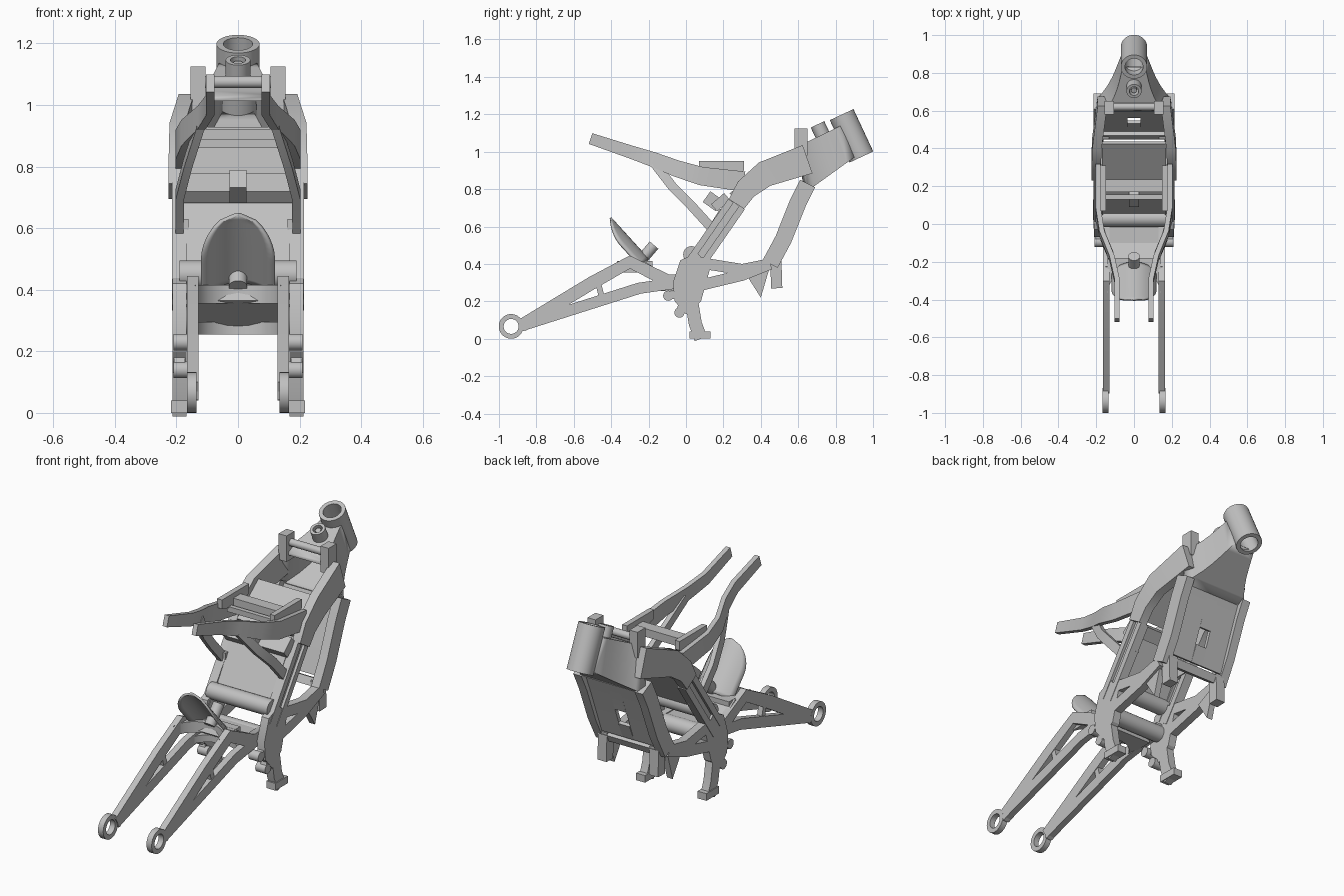
import bpy, bmesh, math
from mathutils import Vector

default_cube = bpy.data.objects.get("Cube")
if default_cube:
    bpy.data.objects.remove(default_cube)

metal = bpy.data.materials.new("bare_metal_grey")
metal.use_nodes = True
metal.diffuse_color = (.53, .53, .53, 1)
metal.node_tree.nodes["Principled BSDF"].inputs["Base Color"].default_value = metal.diffuse_color


def finish(bm, name, mirror=False):
    bmesh.ops.recalc_face_normals(bm, faces=bm.faces)
    mesh = bpy.data.meshes.new(name)
    bm.to_mesh(mesh)
    bm.free()
    mesh.materials.append(metal)
    for polygon in mesh.polygons:
        polygon.use_smooth = True
    mesh.set_sharp_from_angle(angle=math.radians(30))
    part = bpy.data.objects.new(name, mesh)
    bpy.context.collection.objects.link(part)
    if mirror:
        part.modifiers.new("mirror", 'MIRROR')
    return part


def bridge(bm, loops):
    """Join each point loop to the next with quads."""
    rings = [[bm.verts.new(point) for point in loop] for loop in loops]
    for ring, following in zip(rings, rings[1:]):
        for k in range(len(ring)):
            bm.faces.new((ring[k], ring[k - 1], following[k - 1], following[k]))
    return rings


def loft(name, loops, mirror=False):
    bm = bmesh.new()
    rings = bridge(bm, loops)
    bm.faces.new(rings[0])
    bm.faces.new(rings[-1])
    return finish(bm, name, mirror)


def bar(name, path, height, width, side=0, taper=1):
    """Rectangular bar along (y, z) points; side is its x, or a rule giving x from y."""
    loops = []
    last = len(path) - 1
    for i, (y, z) in enumerate(path):
        before, after = Vector(path[max(i - 1, 0)]), Vector(path[min(i + 1, last)])
        along = (after - before).normalized()
        reach = height / 2 * (1 + (taper - 1) * i / last)
        up = Vector((0, -along.y, along.x)) * reach
        out = Vector((width / 2, 0, 0))
        centre = Vector((side(y) if callable(side) else side, y, z))
        loops.append([centre + out + up, centre - out + up, centre - out - up, centre + out - up])
    return loft(name, loops, mirror=side != 0)


def side_plate(name, outline, side, width):
    """Flat (y, z) outline extruded along x on both sides."""
    return loft(name, [[(side + offset, y, z) for y, z in outline] for offset in (-width / 2, width / 2)], True)


def circle(centre, axis, radius):
    turn = Vector(axis).to_track_quat('Z', 'Y')
    angles = [math.tau * k / 32 for k in range(32)]
    return [centre + turn @ Vector((math.cos(a), math.sin(a), 0)) * radius for a in angles]


def tube(name, centre, axis, length, radius, bore=0, mirror=False):
    """Round bar, or an open pipe when it has a bore."""
    half = Vector(axis).normalized() * length / 2
    start, end = Vector(centre) - half, Vector(centre) + half
    outer = [circle(start, axis, radius), circle(end, axis, radius)]
    if not bore:
        return loft(name, outer, mirror)
    bm = bmesh.new()
    bridge(bm, outer + [circle(end, axis, bore), circle(start, axis, bore), outer[0]])
    bmesh.ops.remove_doubles(bm, verts=bm.verts, dist=.0001)
    return finish(bm, name, mirror)


# Shared joints in (y, z) and side rules
ACROSS = (1, 0, 0)
neck, shoulder, bend = (.65, .96), (.42, .88), (.27, .72)
chin, elbow, sill = (.65, .83), (.52, .53), (.45, .4)
heel, crown, root = (.02, .36), (-.3, .41), (.03, .31)
HULL = .19
WALL = .05


def spar_side(y):
    return .2 - max(y - .4, 0) * .13


def subframe_side(y):
    t = min(max((y + .3) / .35, 0), 1)
    return .09 + .1 * t * t * (3 - 2 * t)


# Steering head: pipe and hollow flared shell behind it
lean = Vector((0, .42, -.9))
tube("head_tube", (0, .885, 1.085), lean, .25, .07, .048)
shell_loops = []
for step in range(7):
    t = step / 6
    top = Vector((.06, .83, 1.14)).lerp(Vector((.15, .6, 1.03)), t)
    low = Vector((.065, .9, .97)).lerp(Vector((.21, .65, .79)), t)
    for corner in (top, low):
        corner.x *= 1 - .6 * t * (1 - t)
    flip = Vector((-1, 1, 1))
    shell_loops.append([top, top * flip, low * flip, low])
bm = bmesh.new()
bridge(bm, shell_loops)
shell = finish(bm, "head_shell")
shell.modifiers.new("wall", 'SOLIDIFY').thickness = .025
tube("filler_neck", (0, .72, 1.11), lean, .08, .04, .025)
tube("filler_core", (0, .72, 1.11), lean, .06, .015)

# Main side spars: upper beam, then a recessed leg between two flanges
bar("upper_spar", [neck, shoulder, (.32, .8), bend], .16, WALL, spar_side, taper=.6)
for label, shift, height, width in (("rear_flange", -.03, .035, WALL),
                                    ("front_flange", .03, .035, WALL),
                                    ("web", 0, .08, .02)):
    leg = [(y + shift, z - shift * .6) for y, z in (bend, heel)]
    bar("spar_" + label, leg, height, width, HULL)

# Down tubes and the front plate with its rectangular opening
bar("down_tube", [chin, (.6, .73), elbow, sill], .09, WALL, HULL)
plate_top, plate_knee, plate_foot = (.65, .82), (.6, .7), (.5, .44)
bar("front_plate_side", [plate_top, plate_knee, plate_foot], .02, .14, .105)
bar("front_plate_top", [plate_top, plate_knee, (.57, .62)], .02, .07)
bar("front_plate_bottom", [(.54, .53), plate_foot], .02, .07)
bar("front_plate_lip", [(.49, .43), (.47, .39)], WALL, .36)

# Lower cradle: two rails leaving a slot, with hanging brackets
bar("cradle_upper_rail", [sill, (.3, .37), (.05, .41)], .06, .045, HULL)
bar("cradle_lower_rail", [sill, (.3, .34), (.05, .28)], .06, .045, HULL)
side_plate("engine_hook", [(.33, .33), (.4, .22), (.45, .39)], .18, .035)
bar("front_bracket", [(.48, .43), (.485, .27)], .06, .055, .16)

# Pivot plates with legs, feet and bosses
side_plate("pivot_plate", [(.06, .46), (-.03, .42), (-.07, .3), (-.06, .2), (0, .13), (.08, .2), (.13, .38)],
           HULL, .045)
bar("foot_leg", [(.03, .2), (.05, .08), (.08, 0)], .07, .045, HULL)
bar("foot_pad", [(.02, .02), (.13, .02)], .04, .055, HULL)
for label, y, z in (("rear", -.095, .23), ("lower", -.035, .14)):
    tube(label + "_boss", (.18, y, z), ACROSS, .06, .027, mirror=True)
    bar(label + "_boss_arm", [(y, z), (0, .24)], .04, .035, HULL)
tube("pivot_cross_tube", (0, 0, .3), ACROSS, .36, .045)
tube("upper_cross_tube", (0, .03, .45), ACROSS, .38, .045)

# Panels and bars between the spars
bar("rear_panel", [(.05, .46), (.19, .69)], .02, .35)
bar("shelf_panel", [(.24, .77), (.43, .92)], .02, .34)
bar("middle_crossbar", [(.15, .7), (.22, .76)], WALL, .38)
bar("crossbar_block", [(.11, .76), (.18, .71)], .07, .055)
bar("spar_lug", [(.12, .6), (.23, .6)], .06, .04, .18)

# Tank mounts with their joining bar
bar("tank_mount", [(.615, .98), (.615, 1.125)], .07, WALL, .13)
tube("tank_mount_bar", (0, .62, 1.075), ACROSS, .24, .02)

# Rear subframe: tapering rails, struts, seat plates and bars
bar("subframe_rail", [(-.51, 1.07), (-.3, 1), (-.18, .96), (-.05, .91), (.08, .87), (.31, .84)],
    .06, .027, subframe_side, taper=1.8)
bar("subframe_strut", [(-.17, .94), (-.07, .81), (.03, .71), (.13, .6)], WALL, .027, subframe_side)
side_plate("seat_plate", [(.07, .9), (.07, .95), (.31, .95), (.31, .9), (.24, .85)], .163, .03)
bar("seat_crossbar", [(.17, .9), (.235, .9)], .045, .32)
bar("seat_crossbar_rear", [(.13, .875), (.155, .875)], .03, .32)

# Swingarm: arms of two bars with a divider, and axle eyes
ARM = .147
eye_joint = (-.88, .07)
bar("swingarm_top_bar", [eye_joint, (-.5, .3), crown, (-.1, .31), root], .07, .036, ARM)
bar("swingarm_low_bar", [eye_joint, (-.25, .27), root], .06, .036, ARM)
bar("swingarm_divider", [(-.45, .22), (-.47, .3)], .03, .03, ARM)
tube("axle_eye", (.15, -.935, .066), ACROSS, .032, .066, .04, mirror=True)

# Swingarm bridges, hollowed at the back to clear the wheel
for label, back, front, low, high in (("upper", -.37, -.18, .355, .415), ("lower", -.25, -.04, .255, .295)):
    angles = [math.pi * k / 12 for k in range(13)]
    outline = [(.14 * math.cos(a), back + .13 * math.sin(a)) for a in angles]
    outline += [(-.14, front), (.14, front)]
    loft(label + "_wheel_arch", [[(x, y, z) for x, y in outline] for z in (low, high)])
bar("swingarm_body", [(-.24, .39), (-.11, .31), (0, .31)], .06, .3)
tube("shock_stub", (0, -.21, .455), (0, .6, .7), .12, .03)

# Mudguard: bowed tongue with a rounded tip
bm = bmesh.new()
rows = []
for i in range(17):
    t = i / 16
    width = .12 * math.sqrt(max(1 - max(t * 2 - 1, 0) ** 2, .003))
    row = []
    for j in range(-6, 7):
        x = width * j / 6
        bow = 4 * x * x
        row.append(bm.verts.new((x, -.2 - .2 * t - .75 * bow, .43 + .22 * t - .66 * bow)))
    rows.append(row)
for row, following in zip(rows, rows[1:]):
    for j in range(len(row) - 1):
        bm.faces.new((row[j], row[j + 1], following[j + 1], following[j]))
guard = finish(bm, "mudguard")
guard.modifiers.new("sheet", 'SOLIDIFY').thickness = .012
